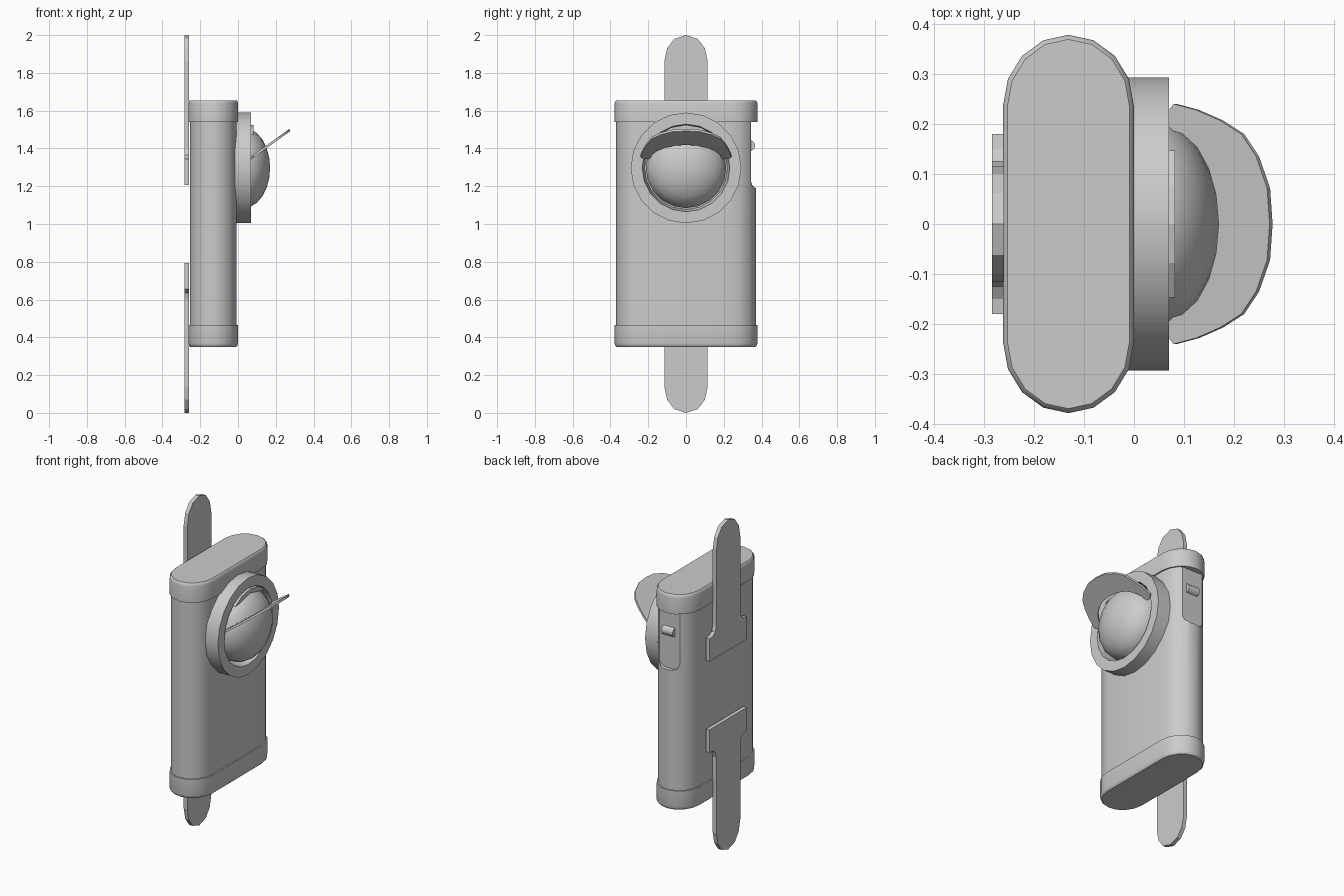
import bpy, bmesh
from math import sin, cos, pi
from mathutils import Vector

if "Cube" in bpy.data.objects:
    bpy.data.objects.remove(bpy.data.objects["Cube"])


def make(name, verts, faces, smooth=True, angle=35):
    me = bpy.data.meshes.new(name)
    me.from_pydata([tuple(v) for v in verts], [], faces)
    bm = bmesh.new()
    bm.from_mesh(me)
    bmesh.ops.remove_doubles(bm, verts=bm.verts, dist=1e-5)
    bmesh.ops.recalc_face_normals(bm, faces=bm.faces)
    bm.to_mesh(me)
    bm.free()
    ob = bpy.data.objects.new(name, me)
    bpy.context.collection.objects.link(ob)
    if smooth:
        smooth_shade(ob, angle)
    return ob


def smooth_shade(ob, angle=35):
    bpy.ops.object.select_all(action='DESELECT')
    ob.select_set(True)
    bpy.context.view_layer.objects.active = ob
    bpy.ops.object.shade_smooth_by_angle(angle=angle * pi / 180)


def prism(name, pts, offset):
    """Extrude a flat outline along an offset."""
    n = len(pts)
    pts = [Vector(p) for p in pts]
    verts = pts + [p + Vector(offset) for p in pts]
    faces = [list(range(n)), list(range(n, 2 * n))]
    faces += [[i, (i + 1) % n, n + (i + 1) % n, n + i] for i in range(n)]
    return make(name, verts, faces, smooth=False)


def loft(name, rings):
    """Stack of rounded slab outlines given as (z, inset)."""
    verts, faces, n = [], [], 18
    for z, d in rings:
        for side in (1, -1):
            for k in range(9):
                a = k * pi / 8
                verts.append((-0.131 + side * (0.131 - d) * cos(a),
                              side * (0.235 + (0.143 - d) * sin(a)), z))
    for r in range(len(rings) - 1):
        for i in range(n):
            j = (i + 1) % n
            faces.append([r * n + i, r * n + j, r * n + n + j, r * n + n + i])
    faces += [list(range(n)), list(range((len(rings) - 1) * n, len(rings) * n))]
    return make(name, verts, faces)


def lathe_x(name, profile, n, zc, closed):
    """Spin (radius, x) points around an axis parallel to x."""
    m = len(profile)
    verts = [(x, r * sin(2 * pi * i / n), zc + r * cos(2 * pi * i / n))
             for i in range(n) for r, x in profile]
    faces = [[i * m + k, i * m + (k + 1) % m,
              (i + 1) % n * m + (k + 1) % m, (i + 1) % n * m + k]
             for i in range(n) for k in range(m if closed else m - 1)]
    return make(name, verts, faces)


# Slab body with a side recess on +y
body = loft("body", [(0.45, 0.008), (1.56, 0.008)])
recess = [(-0.205, 1.55), (-0.205, 1.24), (-0.19, 1.205), (-0.16, 1.19),
          (-0.10, 1.19), (-0.07, 1.205), (-0.055, 1.24), (-0.055, 1.55)]
cutter = prism("recess_cutter", [(x, 0.343, z) for x, z in recess], (0, 0.1, 0))
cut = body.modifiers.new("recess", 'BOOLEAN')
cut.operation = 'DIFFERENCE'
cut.solver = 'EXACT'
cut.object = cutter
bpy.context.view_layer.objects.active = body
bpy.ops.object.modifier_apply(modifier=cut.name)
bpy.data.objects.remove(cutter)
smooth_shade(body)

# End caps
cap = [(0.35, 0.009), (0.356, 0.003), (0.368, 0), (0.466, 0), (0.466, 0.02)]
loft("bottom_cap", cap)
loft("top_cap", [(2.005 - z, d) for z, d in cap])

# Side switch: short rod lying in the recess
prism("side_switch", [(-0.165, 0.337 + 0.029 * cos(k * pi / 5),
                       1.415 + 0.029 * sin(k * pi / 5)) for k in range(10)],
      (0.075, 0, 0))
smooth_shade(bpy.data.objects["side_switch"], 40)

# Lens ring and dome
lathe_x("lens_ring", [(0.293, -0.015), (0.293, 0.07), (0.232, 0.07), (0.218, -0.015)],
        20, 1.297, True)
dome = [(0.213 * cos(k * pi / 12), 0.03 + 0.14 * sin(k * pi / 12)) for k in range(7)]
lathe_x("lens_dome", [(0.213, -0.015)] + dome, 20, 1.297, False)

# Thin pointed lip above the dome, inside the ring
lip = [(0.228 * sin(a), 1.297 + 0.228 * cos(a)) for a in (-0.7, -0.35, 0, 0.35, 0.7)]
lip += [(0.205 * sin(a), 1.297 + 0.205 * cos(a)) for a in (0.5, 0, -0.5)]
prism("dome_lip", [(0.04, y, z) for y, z in lip], (0.042, 0, 0))

# Sloping crescent visor
half = [(0.07, 0.22), (0.085, 0.24), (0.13, 0.228), (0.178, 0.207), (0.22, 0.18),
        (0.25, 0.135), (0.272, 0.072)]
inner = [(0.07 + 0.105 * sin(k * pi / 10), 0.19 * cos(k * pi / 10)) for k in range(11)]
outline = half + [(0.277, 0)] + [(x, -y) for x, y in reversed(half)]
outline += [(x, -y) for x, y in inner]
prism("visor", [(x, y, 1.343 + (x - 0.07) * 0.72) for x, y in outline],
      (-0.006, 0, 0.011))

# Two back straps: wide foot, fillet, narrow tongue with a rounded end
side = [(0.18, 1.207), (0.18, 1.345), (0.15, 1.349), (0.125, 1.365), (0.115, 1.4),
        (0.115, 1.86), (0.1, 1.93), (0.062, 1.98)]
strap = side + [(0, 2.0)] + [(-y, z) for y, z in reversed(side)]
prism("upper_strap", [(-0.284, y, z) for y, z in strap], (0.024, 0, 0))
prism("lower_strap", [(-0.284, y, 2 - z) for y, z in strap], (0.024, 0, 0))
